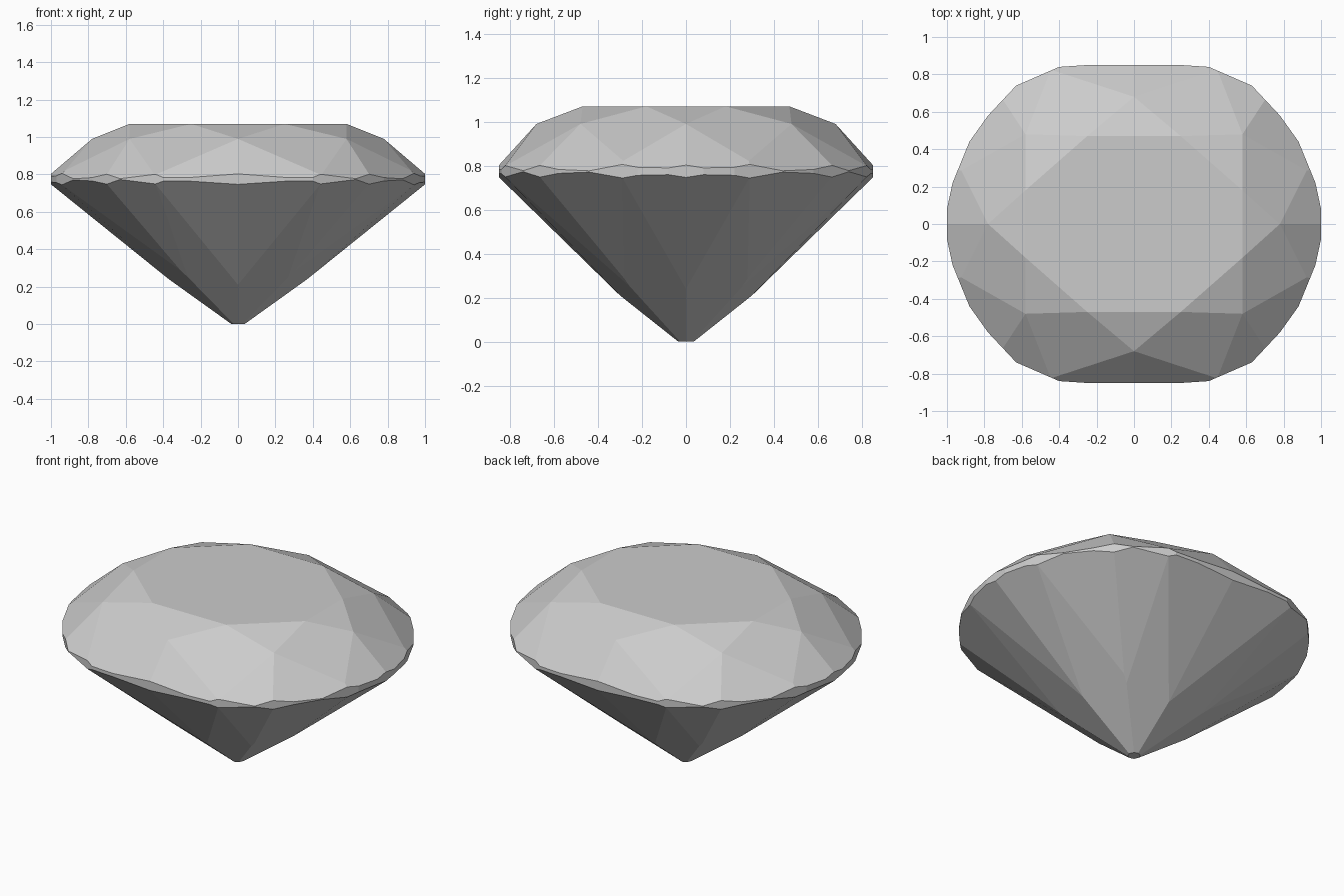
import bpy, bmesh
from mathutils import Vector

cube = bpy.data.objects.get("Cube")
if cube:
    bpy.data.objects.remove(cube)

mat = bpy.data.materials.new("pale_grey")
mat.use_nodes = True
grey = (0.6, 0.6, 0.6, 1)
mat.diffuse_color = grey
mat.node_tree.nodes["Principled BSDF"].inputs["Base Color"].default_value = grey

# Girdle outline, one quarter, mirrored into a full cushion shape
quarter = [(1, .08), (.97, .22), (.88, .44), (.78, .58), (.63, .74), (.40, .84), (.25, .85)]
half = quarter + [(-x, y) for x, y in reversed(quarter)]
outline = half + [(-x, -y) for x, y in half]

# Key points of one quarter of the cut
TABLE_Z, TIP_Z, UPPER, LOWER = 1.07, .99, .803, .747
table_y, table_x = (.25, .47, TABLE_Z), (.58, .18, TABLE_Z)
tip_y, tip_c, tip_x = (0, .68, TIP_Z), (.58, .48, TIP_Z), (.78, 0, TIP_Z)
low_y, low_c, low_x = (0, .30, .21), (.26, .235, .232), (.37, 0, .24)
rim = {"y": (0, .85), "a": (.44, .82), "c": (.70, .663), "b": (.945, .29), "x": (1, 0)}
up = {k: (*p, UPPER) for k, p in rim.items()}
low = {k: (*p, LOWER) for k, p in rim.items()}

facets = [
    # star facets round the table
    (table_y, (-.25, .47, TABLE_Z), tip_y),
    (table_y, table_x, tip_c),
    (table_x, (.58, -.18, TABLE_Z), tip_x),
    # crown kites
    (table_y, tip_y, tip_c),
    (table_x, tip_x, tip_c),
    # pavilion mains
    ((0, .035, 0), low_y, low["a"]),
    ((.035, 0, 0), low_x, low["b"]),
]
# Paired facets above and below the girdle
for ring, tips in ((up, (tip_y, tip_c, tip_x)), (low, (low_y, low_c, low_x))):
    for tip, p, q in zip((tips[0], tips[1], tips[1], tips[2]), "yacb", "acbx"):
        facets.append((tip, ring[p], ring[q]))


def cut(bm, point, normal):
    """Slice away everything beyond a plane and close the flat facet."""
    if max((v.co - point).dot(normal) for v in bm.verts) < 1e-4:
        return
    result = bmesh.ops.bisect_plane(
        bm, geom=bm.verts[:] + bm.edges[:] + bm.faces[:], dist=1e-5,
        plane_co=point, plane_no=normal, clear_outer=True)
    edges = [e for e in result["geom_cut"] if isinstance(e, bmesh.types.BMEdge)]
    bmesh.ops.contextual_create(bm, geom=edges)


# Rough block: the outline extruded upwards
bm = bmesh.new()
base = bm.faces.new([bm.verts.new((x, y, -.2)) for x, y in outline])
top = bmesh.ops.extrude_face_region(bm, geom=[base], use_keep_orig=True)["geom"]
bmesh.ops.translate(bm, vec=(0, 0, 1.5),
                    verts=[g for g in top if isinstance(g, bmesh.types.BMVert)])

# Table and culet, then every facet in all four quarters
cut(bm, Vector((0, 0, TABLE_Z)), Vector((0, 0, 1)))
cut(bm, Vector((0, 0, 0)), Vector((0, 0, -1)))
centre = Vector((0, 0, .6))
for sx in (1, -1):
    for sy in (1, -1):
        for tri in facets:
            a, b, c = (Vector((sx * x, sy * y, z)) for x, y, z in tri)
            normal = (b - a).cross(c - a).normalized()
            if normal.dot(a - centre) < 0:
                normal.negate()
            cut(bm, a, normal)
bmesh.ops.remove_doubles(bm, verts=bm.verts[:], dist=.001)
bmesh.ops.recalc_face_normals(bm, faces=bm.faces[:])

mesh = bpy.data.meshes.new("cut_gemstone")
bm.to_mesh(mesh)
bm.free()
mesh.materials.append(mat)
gem = bpy.data.objects.new("cut_gemstone", mesh)
bpy.context.collection.objects.link(gem)
